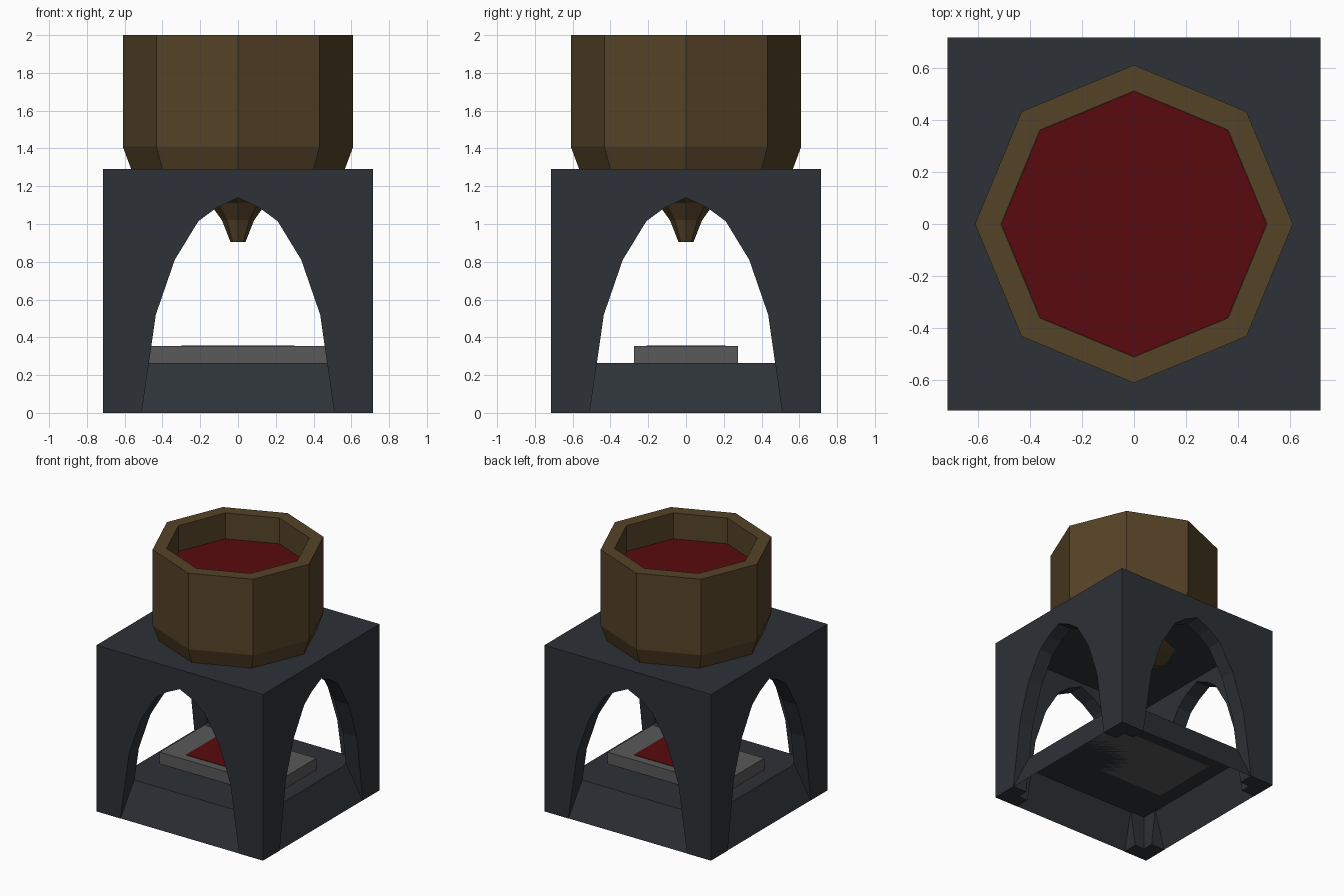
import bpy, bmesh, math

if "Cube" in bpy.data.objects:
    bpy.data.objects.remove(bpy.data.objects["Cube"])


def material(name, rgb):
    m = bpy.data.materials.new(name)
    m.diffuse_color = (*rgb, 1)
    m.use_nodes = True
    m.node_tree.nodes["Principled BSDF"].inputs["Base Color"].default_value = m.diffuse_color
    return m


IRON = material("dark_iron", (0.026, 0.032, 0.038))
BRONZE = material("bronze", (0.09, 0.055, 0.02))
RED = material("red_liquid", (0.10, 0.003, 0.004))
STONE = material("grey_stone", (0.10, 0.10, 0.10))


def finish(name, bm, mat=None):
    bmesh.ops.recalc_face_normals(bm, faces=bm.faces)
    me = bpy.data.meshes.new(name)
    bm.to_mesh(me)
    bm.free()
    ob = bpy.data.objects.new(name, me)
    bpy.context.collection.objects.link(ob)
    if mat:
        me.materials.append(mat)
    return ob


def box(name, x, y, z0, z1, mat=None):
    """Box centred on the z axis, with half sizes x and y."""
    bm = bmesh.new()
    bmesh.ops.create_cube(bm, size=1)
    for v in bm.verts:
        v.co = (v.co.x * 2 * x, v.co.y * 2 * y, z0 if v.co.z < 0 else z1)
    return finish(name, bm, mat)


def lathe(name, profile, mat, sides=8):
    """Octagonal turned shape from (radius, height) points, capped at both ends."""
    bm = bmesh.new()
    rings = [[bm.verts.new((r * math.cos(math.tau * i / sides),
                            r * math.sin(math.tau * i / sides), z))
              for i in range(sides)] for r, z in profile]
    for a, b in zip(rings, rings[1:]):
        for i in range(sides):
            j = (i + 1) % sides
            bm.faces.new((a[i], a[j], b[j], b[i]))
    bm.faces.new(rings[0])
    bm.faces.new(rings[-1])
    return finish(name, bm, mat)


def arch_cutter(name, along_x):
    """Pointed arch prism running right through the frame."""
    half = [(0.523, -0.1), (0.51, 0), (0.435, 0.52), (0.335, 0.81),
            (0.21, 1.015), (0.115, 1.085)]
    outline = half + [(0, 1.14)] + [(-u, z) for u, z in reversed(half)]
    bm = bmesh.new()
    face = bm.faces.new([bm.verts.new((-1, u, z) if along_x else (u, -1, z))
                         for u, z in outline])
    out = bmesh.ops.extrude_face_region(bm, geom=[face])
    verts = [g for g in out["geom"] if isinstance(g, bmesh.types.BMVert)]
    bmesh.ops.translate(bm, verts=verts, vec=(2, 0, 0) if along_x else (0, 2, 0))
    return finish(name, bm)


# Hollow square frame with an arch on each side
frame = box("arched_frame", 0.715, 0.715, 0, 1.29, IRON)
cutters = [box("hollow_cutter", 0.595, 0.595, -0.1, 1.17),
           arch_cutter("side_arch_cutter", True),
           arch_cutter("front_arch_cutter", False)]
bpy.context.view_layer.objects.active = frame
for c in cutters:
    mod = frame.modifiers.new(c.name, "BOOLEAN")
    mod.operation, mod.solver, mod.object = "DIFFERENCE", "EXACT", c
    bpy.ops.object.modifier_apply(modifier=mod.name)
    bpy.data.objects.remove(c)

# Base with sloping sides, open underneath
base = box("sloped_base", 0.713, 0.713, 0, 0.265, IRON)
bm = bmesh.new()
bm.from_mesh(base.data)
for v in bm.verts:
    if v.co.z > 0.1:
        v.co.x *= 0.6 / 0.713
        v.co.y *= 0.6 / 0.713
bottom = [f for f in bm.faces if f.calc_center_median().z < 0.01]
bmesh.ops.delete(bm, geom=bottom, context="FACES_ONLY")
bm.to_mesh(base.data)
bm.free()

# Casting block with red inlay
box("casting_block", 0.48, 0.275, 0.265, 0.355, STONE)
box("block_inlay", 0.30, 0.21, 0.34, 0.358, RED)

# Octagonal basin, funnelling down to a spout, and its liquid
lathe("basin", [(0.04, 0.905), (0.085, 1.02), (0.15, 1.11), (0.56, 1.275),
                (0.61, 1.41), (0.61, 2.0), (0.51, 2.0), (0.51, 1.78)], BRONZE)
lathe("liquid", [(0.509, 1.785), (0.509, 1.80)], RED)
